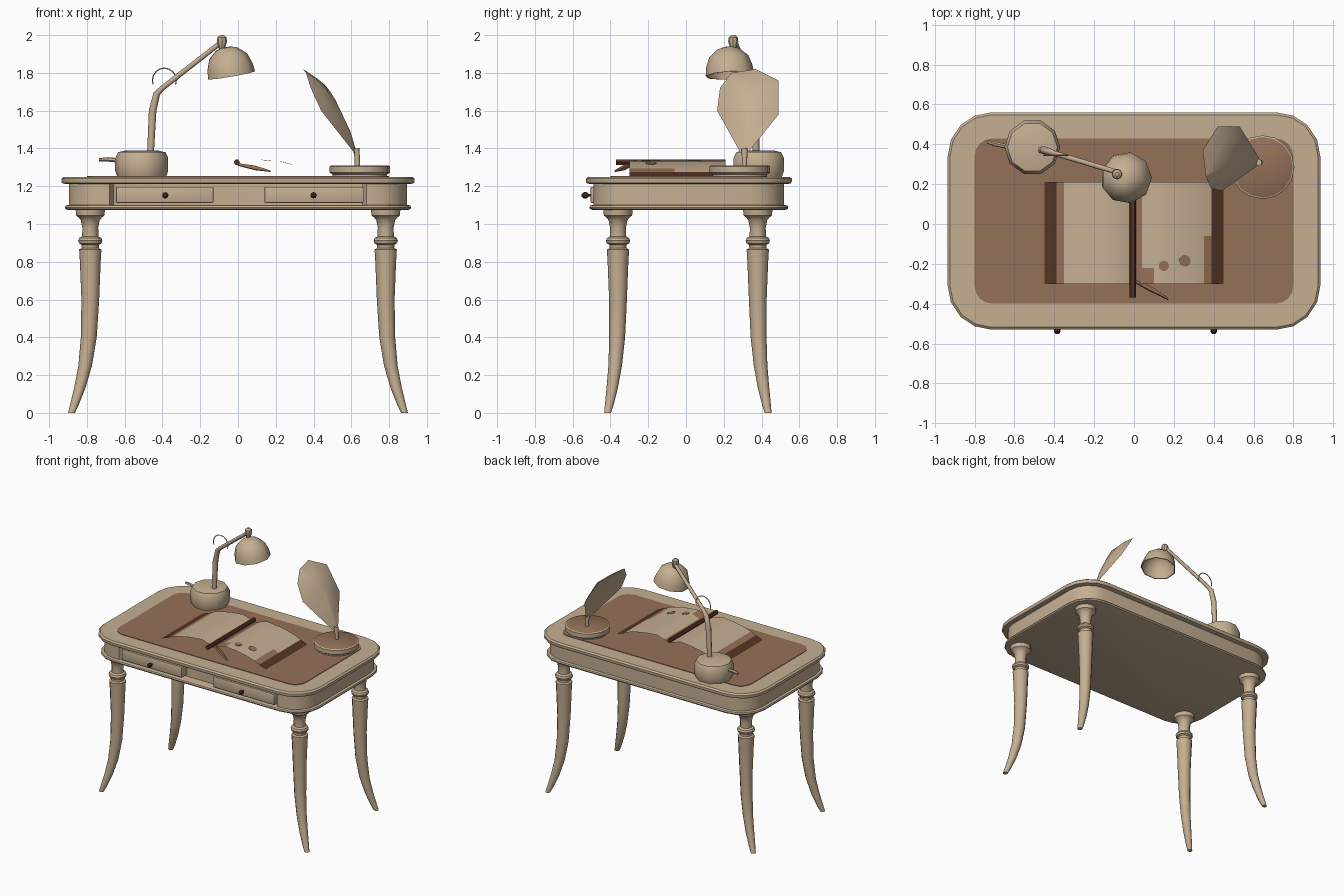
import bpy, bmesh, math
from mathutils import Vector, Matrix

old = bpy.data.objects.get("Cube")
if old:
    bpy.data.objects.remove(old, do_unlink=True)


def material(name, rgb):
    m = bpy.data.materials.new(name)
    m.use_nodes = True
    m.diffuse_color = (*rgb, 1)
    m.node_tree.nodes["Principled BSDF"].inputs["Base Color"].default_value = (*rgb, 1)
    return m


TAN = material("pale wood", (0.56, 0.43, 0.29))
BROWN = material("brown leather", (0.30, 0.165, 0.097))
DARK = material("dark brown", (0.095, 0.033, 0.016))


def finish(name, bm, mats, smooth=35, rule=None, closed=True):
    """Turn a bmesh into a named object, coloured by an optional face rule."""
    if closed:
        bmesh.ops.recalc_face_normals(bm, faces=bm.faces)
    bm.normal_update()
    if rule:
        for f in bm.faces:
            f.material_index = rule(f)
    me = bpy.data.meshes.new(name)
    bm.to_mesh(me)
    bm.free()
    for m in mats:
        me.materials.append(m)
    ob = bpy.data.objects.new(name, me)
    bpy.context.collection.objects.link(ob)
    if smooth:
        bpy.ops.object.select_all(action='DESELECT')
        ob.select_set(True)
        bpy.context.view_layer.objects.active = ob
        bpy.ops.object.shade_smooth_by_angle(angle=math.radians(smooth))
    return ob


def loft(bm, rings, cap_start=True, cap_end=True):
    """Skin a list of equally long point rings."""
    vs = [[bm.verts.new(p) for p in r] for r in rings]
    n = len(vs[0])
    for a, b in zip(vs, vs[1:]):
        for i in range(n):
            j = (i + 1) % n
            bm.faces.new((a[i], a[j], b[j], b[i]))
    if cap_start:
        bm.faces.new(vs[0][::-1])
    if cap_end:
        bm.faces.new(vs[-1])


def circle(c, r, n, axis=(0, 0, 1), turn=0.0):
    q = Vector((0, 0, 1)).rotation_difference(Vector(axis))
    ang = [math.tau * i / n + turn for i in range(n)]
    return [Vector(c) + q @ Vector((r * math.cos(a), r * math.sin(a), 0)) for a in ang]


def turned(name, centre, profile, n, mats=(TAN,), axis=(0, 0, 1), rule=None, smooth=35, caps=(True, True)):
    """Lathe a list of (radius, height) pairs along an axis."""
    bm, ax = bmesh.new(), Vector(axis).normalized()
    loft(bm, [circle(Vector(centre) + ax * h, r, n, ax) for r, h in profile], *caps)
    return finish(name, bm, mats, smooth, rule)


def tube(name, pts, radii, n, mat):
    """Round rod through a list of points."""
    bm, pts, rings = bmesh.new(), [Vector(p) for p in pts], []
    for i, p in enumerate(pts):
        d = (pts[min(i + 1, len(pts) - 1)] - pts[max(i - 1, 0)]).normalized()
        rings.append(circle(p, radii[i], n, d))
    loft(bm, rings)
    return finish(name, bm, [mat], 50)


def outline(hx, hy, r, z, cy=0.015, seg=4, recess=()):
    """Rounded rectangle, with optional extra points along the front edge."""
    pts = []
    for k, (sx, sy) in enumerate([(1, 1), (-1, 1), (-1, -1), (1, -1)]):
        for i in range(seg + 1):
            a = math.pi / 2 * (k + i / seg)
            pts.append(Vector((sx * (hx - r) + r * math.cos(a), cy + sy * (hy - r) + r * math.sin(a), z)))
        if k == 2:
            pts += [Vector((x, y, z)) for x, y in recess]
    return pts


def slab(name, levels, hx=0.935, hy=0.545, r=0.22, mat=TAN, **kw):
    bm = bmesh.new()
    loft(bm, [outline(hx - d, hy - d, r - d, z, **kw) for d, z in levels])
    return finish(name, bm, [mat])


def box(name, lo, hi, mat, bevel=0.0):
    bm = bmesh.new()
    bmesh.ops.create_cube(bm, size=1)
    for v in bm.verts:
        v.co = [l + (c + 0.5) * (h - l) for c, l, h in zip(v.co, lo, hi)]
    if bevel:
        bmesh.ops.bevel(bm, geom=bm.edges[:], offset=bevel, segments=2, affect='EDGES', profile=0.5)
    return finish(name, bm, [mat])


# Desk body: top board, recessed apron, lower moulding, leather inlay
slab("table_top", [(0.02, 1.212), (0.004, 1.216), (0, 1.225), (0, 1.24), (0.012, 1.25)])
front_recess = [(-0.68, -0.49), (-0.66, -0.455), (-0.62, -0.44), (0.62, -0.44), (0.66, -0.455), (0.68, -0.49)]
slab("apron", [(0.04, 1.095), (0.04, 1.215)], recess=front_recess)
slab("lower_moulding", [(0.035, 1.075), (0.022, 1.079), (0.018, 1.088), (0.022, 1.097), (0.036, 1.101)])
slab("leather_inlay", [(0, 1.249), (0, 1.254)], hx=0.8, hy=0.415, r=0.09, mat=BROWN)

# Drawers with knobs
for side, x0, x1, knob in (("right", -0.645, -0.13, -0.385), ("left", 0.14, 0.665, 0.40)):
    box(side + "_drawer", (x0, -0.505, 1.112), (x1, -0.42, 1.197), TAN, 0.006)
    turned(side + "_knob", (knob, -0.5, 1.152), [(0.007, 0), (0.007, 0.015), (0.016, 0.025), (0.017, 0.04), (0.008, 0.052)],
           8, [DARK], axis=(0, -1, 0))

# Legs: splayed sabre leg with turned collar; (height, radius, splay)
leg = [(0, 0.018, 1), (0.04, 0.023, 0.85), (0.13, 0.03, 0.56), (0.25, 0.036, 0.27), (0.4, 0.042, 0.08),
       (0.6, 0.047, 0), (0.8, 0.055, 0), (0.865, 0.059, 0), (0.872, 0.045, 0), (0.89, 0.046, 0),
       (0.898, 0.06, 0), (0.912, 0.064, 0), (0.926, 0.058, 0), (0.935, 0.043, 0), (0.98, 0.042, 0),
       (1.02, 0.05, 0), (1.035, 0.062, 0), (1.045, 0.075, 0), (1.08, 0.078, 0)]
for sx, xn in ((1, "left"), (-1, "right")):
    for sy, yn in ((1, "back"), (-1, "front")):
        bm = bmesh.new()
        loft(bm, [circle((sx * (0.782 + 0.1 * s), 0.01 + sy * (0.37 + 0.055 * s), z), r, 12) for z, r, s in leg])
        finish(f"{yn}_{xn}_leg", bm, [TAN])

# Open book: one arched sheet with covers, page edges and a stained page
half = [(0.45, 1.254), (0.39, 1.275), (0.35, 1.295), (0.28, 1.315), (0.2, 1.33), (0.1, 1.34), (0.04, 1.32)]
section = [(-x, z) for x, z in half] + [(0, 1.305)] + half[::-1]
rows = (-0.30, -0.22, -0.06, 0.21)
bm = bmesh.new()
grid = [[bm.verts.new((x, y, z)) for x, z in section] for y in rows]
for a, b in zip(grid, grid[1:]):
    for i in range(len(section) - 1):
        bm.faces.new((a[i], a[i + 1], b[i + 1], b[i]))


def book_colour(f):
    c = f.calc_center_median()
    if abs(c.x) > 0.39:
        return 2
    stained = 0 < c.x < 0.04 or (0.35 < c.x and c.y < -0.06) or (0 < c.x < 0.1 and c.y < -0.22)
    return 1 if c.x < -0.35 or stained else 0


finish("open_book", bm, [TAN, BROWN, DARK], 35, book_colour, closed=False)
for i, (x, y, z, r, lean) in enumerate([(0.15, -0.21, 1.336, 0.026, 0.1), (0.255, -0.185, 1.322, 0.03, 0.25)]):
    turned(f"page_stain_{i + 1}", (x, y, z), [(r, 0), (r, 0.002)], 10, [BROWN], axis=(lean, 0, 1))
tube("book_spine_rod", [(-0.006, -0.37, 1.327), (-0.006, 0.21, 1.327)], [0.016] * 2, 6, DARK)
tube("ribbon_end", [(0.0, -0.285, 1.315), (0.09, -0.33, 1.297), (0.17, -0.375, 1.28)], [0.008, 0.014, 0.005], 4, BROWN)

# Desk lamp
turned("lamp_base", (-0.51, 0.385, 1.25), [(0.13, 0), (0.14, 0.03), (0.14, 0.1), (0.125, 0.13), (0.09, 0.138)], 10)
tube("lamp_lever", [(-0.62, 0.385, 1.335), (-0.69, 0.4, 1.342), (-0.735, 0.412, 1.34)], [0.012, 0.012, 0.009], 6, TAN)
tube("lamp_arm", [(-0.463, 0.37, 1.38), (-0.452, 0.37, 1.6), (-0.43, 0.365, 1.69), (-0.40, 0.355, 1.72), (-0.085, 0.26, 1.965)],
     [0.018, 0.02, 0.018, 0.014, 0.013], 8, TAN)
turned("lamp_joint", (-0.085, 0.25, 1.925), [(0.016, 0), (0.02, 0.02), (0.027, 0.04), (0.024, 0.063), (0.01, 0.075)], 8)
shade = [(0.13, 0), (0.125, 0.045), (0.105, 0.1), (0.06, 0.14), (0.03, 0.15)]
inner = [(r - 0.006, h - 0.006 if h else 0) for r, h in shade[::-1]]
turned("lamp_shade", (-0.038, 0.232, 1.787), inner + shade, 9, axis=(-0.17, -0.06, 1), smooth=45)
arc = [math.radians(a) for a in range(-20, 201, 22)]
tube("lamp_cable", [(-0.39 + 0.063 * math.cos(a), 0.345, 1.76 + 0.065 * math.sin(a)) for a in arc], [0.0035] * len(arc), 5, TAN)

# Gramophone: round base with leather top, post and flared horn
turned("gramophone_base", (0.645, 0.285, 1.25), [(0.145, 0), (0.145, 0.012), (0.16, 0.022), (0.16, 0.055), (0.152, 0.06)], 16,
       [TAN, BROWN], rule=lambda f: int(f.normal.z > 0.9))
tube("gramophone_post", [(0.632, 0.31, 1.3), (0.632, 0.31, 1.345), (0.625, 0.31, 1.40)], [0.014, 0.014, 0.017], 8, TAN)
rim = [Vector(p) for p in [(0.44, 0.165, 1.60), (0.385, 0.18, 1.72), (0.36, 0.24, 1.80), (0.345, 0.37, 1.82),
                           (0.42, 0.49, 1.76), (0.53, 0.49, 1.58), (0.628, 0.33, 1.38), (0.617, 0.29, 1.375)]]
mid = Vector((0.46, 0.325, 1.65))
back = Vector((0.85, 0, 0.53))
bm = bmesh.new()
loft(bm, [[p.lerp(mid, 0.75) + back * 0.022 for p in rim], [p.lerp(mid, 0.03) for p in rim], rim,
          [p.lerp(mid, 0.35) + back * 0.03 for p in rim], [p.lerp(mid, 0.75) + back * 0.045 for p in rim]])
finish("gramophone_horn", bm, [TAN], 30)
